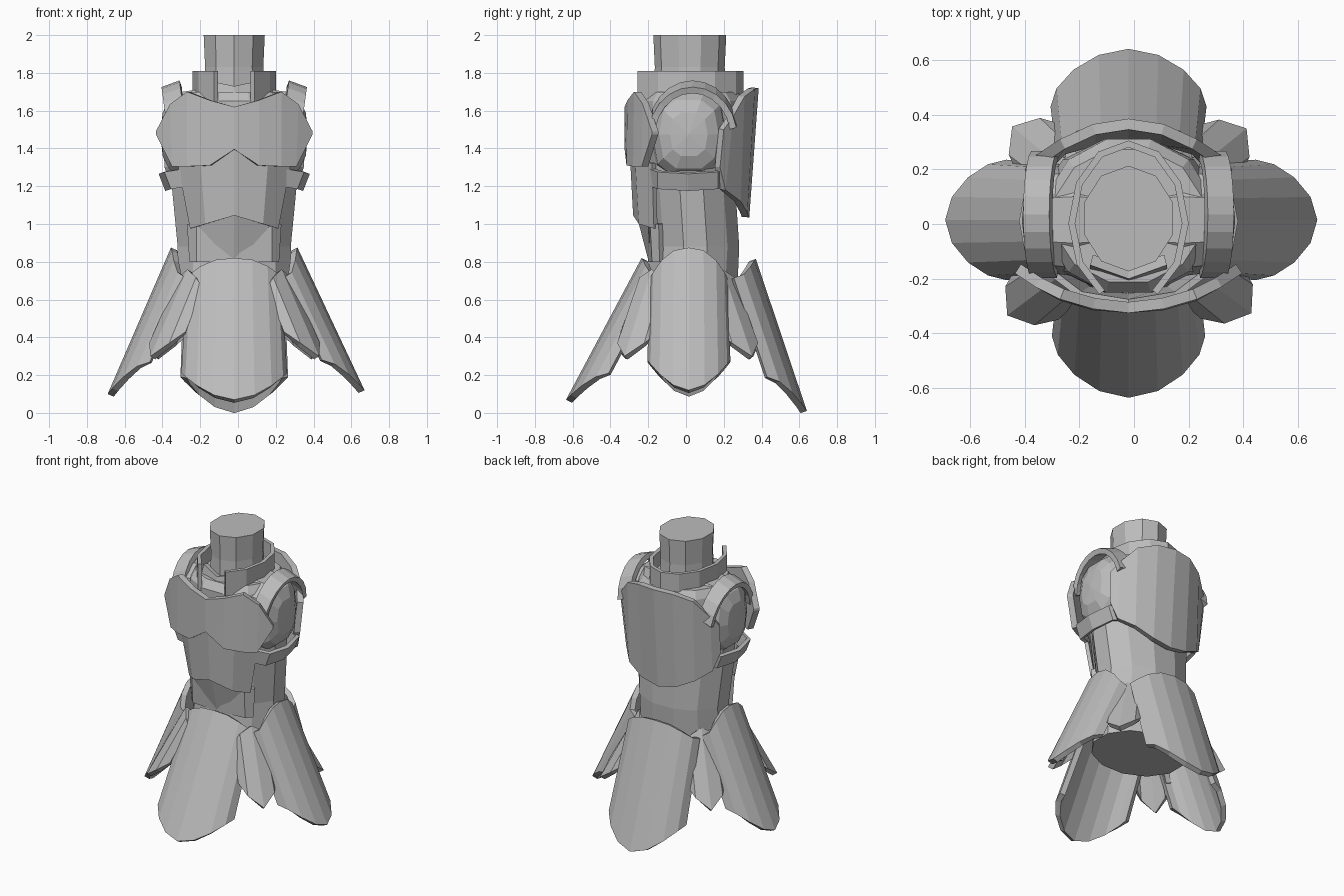
import bpy
import bmesh
from math import sin, cos, pi, radians, copysign
from mathutils import Matrix, Vector

cube = bpy.data.objects.get("Cube")
if cube:
    bpy.data.objects.remove(cube)

CX = -0.02  # centre line of the torso

grey = bpy.data.materials.new("plain grey")
grey.use_nodes = True
grey.diffuse_color = (0.5, 0.5, 0.5, 1)
grey.node_tree.nodes["Principled BSDF"].inputs["Base Color"].default_value = (0.5, 0.5, 0.5, 1)


def finish(name, bm, thick=0):
    mesh = bpy.data.meshes.new(name)
    bm.to_mesh(mesh)
    bm.free()
    mesh.materials.append(grey)
    obj = bpy.data.objects.new(name, mesh)
    bpy.context.collection.objects.link(obj)
    if thick:
        solid = obj.modifiers.new("thickness", 'SOLIDIFY')
        solid.thickness = thick
        solid.offset = -1
    return obj


def strip(name, tops, bottoms, thick, angle=0, flip=False):
    """Curved sheet between two edge lines, thickened inwards."""
    bm = bmesh.new()
    turn = Matrix.Rotation(angle, 3, 'Z')
    shift = Vector((CX, 0, 0))
    t = [bm.verts.new(turn @ Vector(p) + shift) for p in tops]
    b = [bm.verts.new(turn @ Vector(p) + shift) for p in bottoms]
    for i in range(len(t) - 1):
        face = [t[i], b[i], b[i + 1], t[i + 1]]
        bm.faces.new(face[::-1] if flip else face)
    return finish(name, bm, thick)


def plate(name, half, thick, angle=0):
    """Armour plate from half its columns: x, y top, z top, y bottom, z bottom, x bottom scale."""
    cols = [(-c[0],) + c[1:] for c in half[:0:-1]] + half
    strip(name, [(x, yt, zt) for x, yt, zt, yb, zb, s in cols],
          [(x * s, yb, zb) for x, yt, zt, yb, zb, s in cols], thick, angle)


def loft(name, sections, n):
    bm = bmesh.new()
    rings = []
    for z, rx, ry, cy in sections:
        rings.append([bm.verts.new((CX + rx * cos(a), cy + ry * sin(a), z))
                      for a in (2 * pi * (i + 0.5) / n for i in range(n))])
    for lo, hi in zip(rings, rings[1:]):
        for i in range(n):
            j = (i + 1) % n
            bm.faces.new((lo[i], lo[j], hi[j], hi[i]))
    bm.faces.new(rings[0][::-1])
    bm.faces.new(rings[-1])
    finish(name, bm)


def flap(name, angle, w_top, w_bot, top, bottom, depth, drop, rise, steps=4, off=0):
    """Hanging skirt flap of rounded section; top and bottom are (radius, height) on its middle line."""
    (rt, zt), (rb, zb) = top, bottom
    slope = (rb - rt) / (zt - zb)
    tops, bots = [], []
    for i in range(-steps, steps + 1):
        s = sin(i / steps * pi / 2)
        curl = depth * (1 - cos(i / steps * pi / 2))
        fall = drop * abs(s) ** 2.5
        lift = rise * abs(s) ** 1.8
        tops.append((off + s * w_top, -(rt + slope * fall - curl), zt - fall))
        bots.append((off + s * w_bot, -(rb - slope * lift - curl), zb + lift))
    strip(name, tops, bots, 0.035, radians(angle))


# Body and neck
loft("torso", [(0.41, 0.32, 0.265, 0.02), (0.65, 0.31, 0.25, 0.03), (0.88, 0.31, 0.24, 0.05),
               (1.18, 0.34, 0.24, 0.03), (1.5, 0.34, 0.29, 0.03), (1.65, 0.31, 0.29, 0.03),
               (1.7, 0.28, 0.25, 0.03)], 12)
loft("neck", [(1.6, 0.175, 0.195, 0.02), (1.83, 0.162, 0.185, 0.02), (2, 0.17, 0.193, 0.02)], 10)

# Collar, open at the front
arc = [radians(29 + 302 * i / 10) for i in range(11)]
ring = [(-0.22 * sin(a), 0.005 - 0.3 * cos(a)) for a in arc]
strip("collar", [(x, y, 1.81) for x, y in ring], [(x, y, 1.6) for x, y in ring], 0.025, flip=True)
plate("throat_plate", [(0, -0.2, 1.73, -0.23, 1.55, 1), (0.14, -0.15, 1.76, -0.2, 1.55, 1)], 0.04)

# Chest, belly and back armour
plate("breastplate", [(0, -0.325, 1.62, -0.325, 1.395, 1), (0.13, -0.31, 1.655, -0.315, 1.31, 1),
                      (0.25, -0.275, 1.7, -0.28, 1.305, 1), (0.34, -0.23, 1.635, -0.235, 1.305, 0.97),
                      (0.415, -0.18, 1.49, -0.18, 1.475, 1)], 0.04)
plate("belly_plate", [(0, -0.3, 1.42, -0.28, 1.045, 1), (0.18, -0.27, 1.34, -0.25, 1, 0.85),
                      (0.3, -0.18, 1.32, -0.17, 0.976, 0.78)], 0.025)
plate("waist_guard", [(0, -0.265, 1.06, -0.2, 0.81, 1), (0.2, -0.2, 1, -0.19, 0.815, 0.15)], 0.03)
plate("waist_band", [(0, -0.21, 1.02, -0.2, 0.8, 1), (0.2, -0.19, 1, -0.18, 0.8, 1),
                     (0.25, -0.145, 1, -0.14, 0.8, 0.95)], 0.03)
plate("back_plate", [(0, -0.385, 1.72, -0.335, 1.035, 1), (0.13, -0.365, 1.715, -0.325, 1.06, 1),
                     (0.25, -0.31, 1.675, -0.29, 1.12, 1), (0.34, -0.25, 1.57, -0.21, 1.18, 0.97),
                     (0.38, -0.2, 1.5, -0.18, 1.3, 0.97)], 0.04, pi)

# Arm stumps, with a band over each shoulder and a strap under each arm
for side, label in ((1, "left"), (-1, "right")):
    bm = bmesh.new()
    bmesh.ops.create_uvsphere(bm, u_segments=10, v_segments=8, radius=1,
                              matrix=Matrix.Rotation(pi / 2, 4, 'Y'))
    for v in bm.verts:
        p = [copysign(abs(c) ** 0.75, c) for c in v.co]
        v.co = (CX + side * 0.2 + side * 0.19 * p[0], 0.015 + 0.205 * p[1], 1.475 + 0.245 * p[2])
    bmesh.ops.recalc_face_normals(bm, faces=bm.faces)
    finish(label + "_arm_stump", bm)

    inner, outer = [], []
    for i in range(11):
        a = radians(10 + 16 * i)
        x, y, z = 0.255 + 0.035 * sin(a), 0.035 + 0.235 * cos(a), 1.5 + 0.26 * sin(a)
        inner.append((side * x, y, z))
        outer.append((side * (x + 0.095), y, z - 0.035))
    strip(label + "_shoulder_band", outer, inner, 0.035, flip=side < 0)

    plan = [(0.28, -0.19, 0), (0.37, -0.15, 0.015), (0.4, 0.01, 0.025),
            (0.37, 0.17, 0.015), (0.28, 0.2, 0)]
    strip(label + "_arm_strap", [(side * x, y, 1.29 - d) for x, y, d in plan],
          [(side * (x - 0.035), y, 1.2 - d) for x, y, d in plan], 0.025, flip=side < 0)

# Skirt: four broad flaps and four narrow ones between them
flap("front_flap", 0, 0.25, 0.28, (0.235, 0.82), (0.635, 0.07), 0.15, 0.1, 0.14)
flap("back_flap", 180, 0.265, 0.285, (0.37, 0.815), (0.64, 0.01), 0.15, 0.1, 0.18)
flap("left_flap", 90, 0.205, 0.22, (0.335, 0.875), (0.69, 0.12), 0.15, 0.16, 0.16, off=0.015)
flap("right_flap", -90, 0.205, 0.22, (0.335, 0.875), (0.67, 0.1), 0.15, 0.16, 0.17, off=-0.015)
for label, angle in (("front_left", 54), ("front_right", -53), ("back_left", 129), ("back_right", -130)):
    flap(label + "_narrow_flap", angle, 0.11, 0.125, (0.31, 0.76), (0.555, 0.3), 0.07, 0.1, 0.13, 2)
